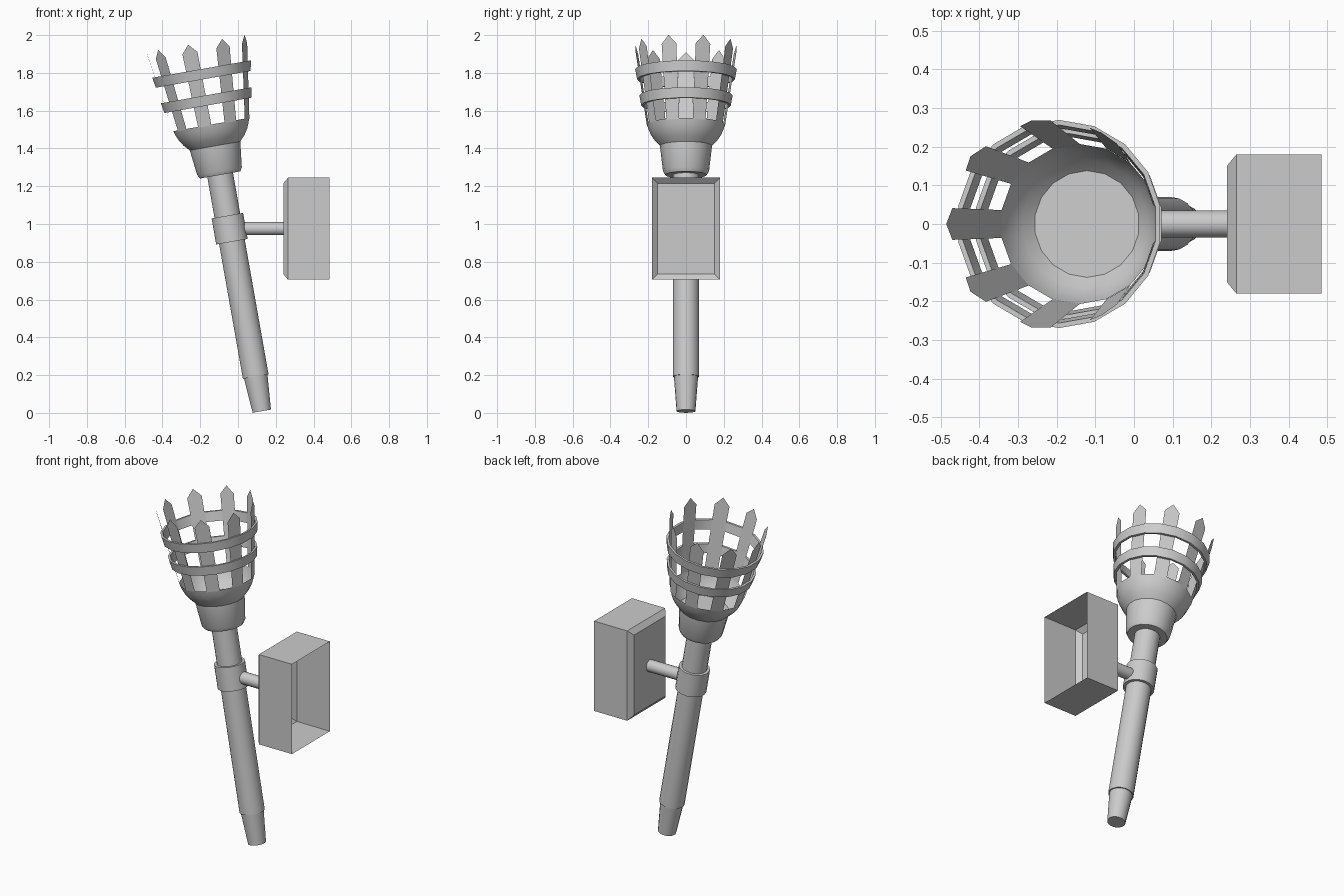
import bpy, bmesh
from math import radians, cos, sin
from mathutils import Matrix, Vector

if "Cube" in bpy.data.objects:
    bpy.data.objects.remove(bpy.data.objects["Cube"])

# Torch axis: leans 10 degrees toward -x from its base point
TILT = Matrix.Translation((0.125, 0, 0.015)) @ Matrix.Rotation(radians(-10), 4, 'Y')
SIDES = 18


def make(name, verts, faces, matrix=TILT, smooth=True, fix_normals=True):
    me = bpy.data.meshes.new(name)
    me.from_pydata(verts, [], faces)
    bm = bmesh.new()
    bm.from_mesh(me)
    bm.transform(matrix)
    if fix_normals:
        bmesh.ops.recalc_face_normals(bm, faces=bm.faces)
    bm.to_mesh(me)
    bm.free()
    ob = bpy.data.objects.new(name, me)
    bpy.context.collection.objects.link(ob)
    if smooth:
        bpy.ops.object.select_all(action='DESELECT')
        ob.select_set(True)
        bpy.context.view_layer.objects.active = ob
        bpy.ops.object.shade_smooth_by_angle(angle=radians(30))
    return ob


def polar(r, deg, z):
    return Vector((r * cos(radians(deg)), r * sin(radians(deg)), z))


def lathe(name, profile, caps=True, loop=False, matrix=TILT, fix=True):
    """Revolve (radius, height) points; caps close the ends, loop closes the profile."""
    n, m = SIDES, len(profile)
    verts = [polar(r, 10 + 360 / n * i, z) for r, z in profile for i in range(n)]
    faces = []
    for j in range(m if loop else m - 1):
        k = (j + 1) % m
        for i in range(n):
            i2 = (i + 1) % n
            faces.append((j * n + i, j * n + i2, k * n + i2, k * n + i))
    if caps and not loop:
        faces.append(tuple(range(n))[::-1])
        faces.append(tuple(range((m - 1) * n, m * n)))
    return make(name, verts, faces, matrix, fix_normals=fix)


# Handle, tapered grip end and collar
lathe("handle", [(0.07, 0.18), (0.07, 1.275)])
lathe("handle_tip", [(0.05, -0.006), (0.064, 0.18)])
lathe("collar", [(0.086, 0.905), (0.086, 1.045)])

# Cup under the basket
lathe("cup", [(0.11, 1.264), (0.122, 1.285), (0.138, 1.42)])

# Thin open bowl
lathe("bowl", [(0.138, 1.42), (0.166, 1.45), (0.186, 1.48), (0.199, 1.51), (0.207, 1.535)],
      caps=False, fix=False)

# Nine pointed slats rising from alternate bowl faces
verts, faces = [], []
for i in range(9):
    mid = 20 + 40 * i
    tangent = Vector((-sin(radians(mid)), cos(radians(mid)), 0))
    b = len(verts)
    low, high = polar(0.204, mid, 1.53), polar(0.264, mid, 1.927)
    verts += [low - tangent * 0.036, low + tangent * 0.036,
              high + tangent * 0.041, polar(0.272, mid, 1.972), high - tangent * 0.041]
    faces.append(tuple(range(b, b + 5)))
make("basket_slats", verts, faces, smooth=False, fix_normals=False)

# Two hoops around the slats
for name, z0, z1, r0, r1 in (("lower_hoop", 1.638, 1.692, 0.237, 0.247),
                             ("upper_hoop", 1.778, 1.833, 0.259, 0.269)):
    t = 0.013
    lathe(name, [(r0, z0), (r1, z1), (r1 - t, z1), (r0 - t, z0)], loop=True)

# Horizontal arm from collar to wall box
lathe("arm", [(0.035, -0.03), (0.035, 0.245)],
      matrix=Matrix.Translation((0, 0, 0.975)) @ Matrix.Rotation(radians(90), 4, 'Y'))

# Wall box: bevelled front, open at the wall side
verts = [(x, sy * hy, 0.975 + sz * hz)
         for x, hy, hz in ((0.24, 0.15, 0.24), (0.265, 0.18, 0.27), (0.485, 0.18, 0.27))
         for sy, sz in ((-1, -1), (1, -1), (1, 1), (-1, 1))]
faces = [(0, 3, 2, 1)]
for j in (0, 4):
    for i in range(4):
        k = (i + 1) % 4
        faces.append((j + i, j + k, j + 4 + k, j + 4 + i))
make("wall_box", verts, faces, Matrix.Identity(4), smooth=False, fix_normals=False)
